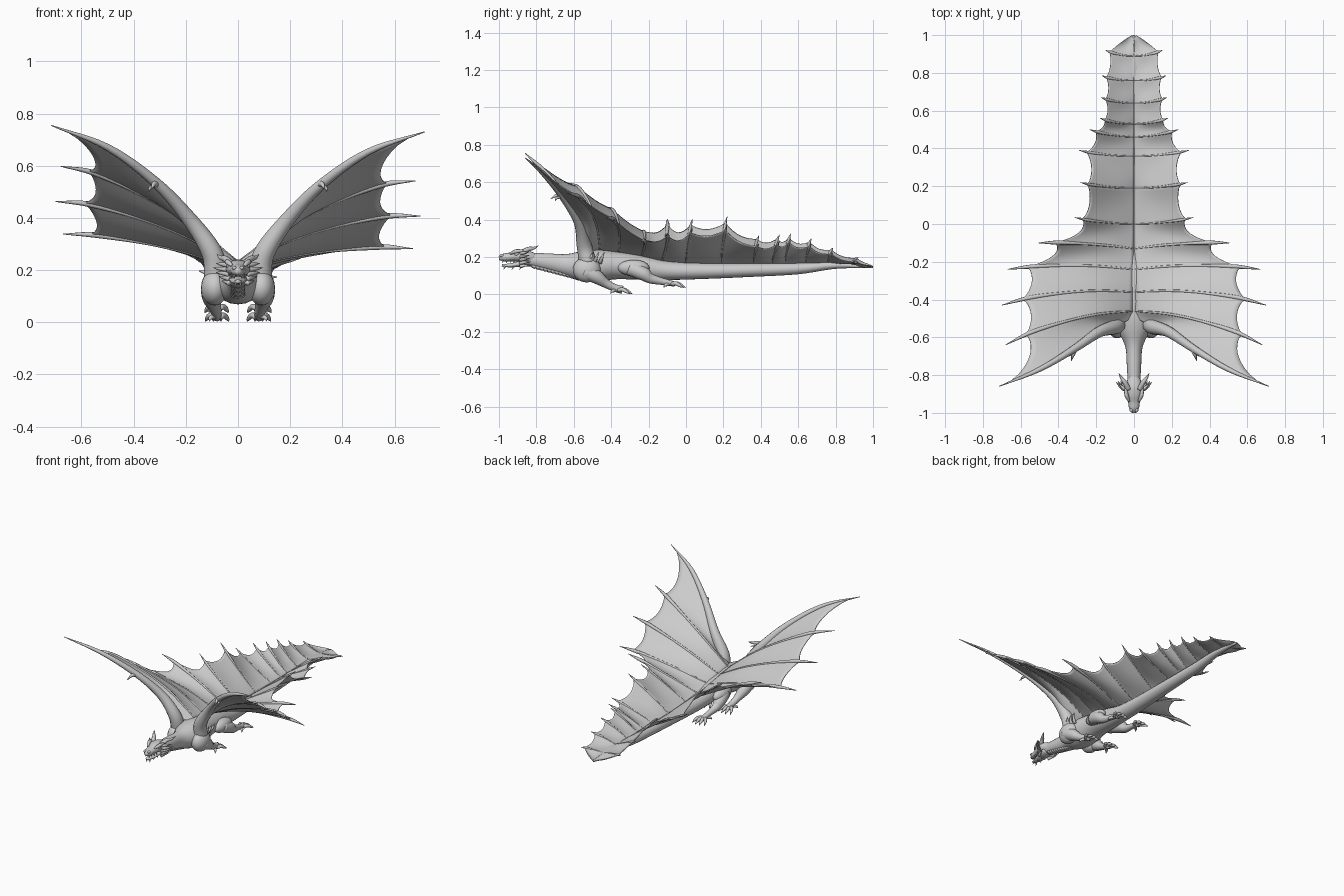
import bpy
import bmesh
import math
from mathutils import Vector

if "Cube" in bpy.data.objects:
    bpy.data.objects.remove(bpy.data.objects["Cube"])

grey = bpy.data.materials.new("stone grey")
grey.use_nodes = True
grey.diffuse_color = (0.6, 0.6, 0.6, 1)
grey.node_tree.nodes["Principled BSDF"].inputs["Base Color"].default_value = (0.6, 0.6, 0.6, 1)


def sample(points, t):
    """Smooth curve through evenly spaced control points, any number of channels."""
    n = len(points) - 1
    i = min(int(t * n), n - 1)
    u = t * n - i
    b, c = points[i], points[i + 1]
    a = points[i - 1] if i else [2 * p - q for p, q in zip(b, c)]
    d = points[i + 2] if i + 2 <= n else [2 * q - p for p, q in zip(b, c)]
    return [q + u * (r - p + u * (2 * p - 5 * q + 4 * r - s + u * (3 * (q - r) + s - p))) / 2
            for p, q, r, s in zip(a, b, c, d)]


def finish(name, bm, mirror=False, thickness=0):
    bmesh.ops.recalc_face_normals(bm, faces=bm.faces)
    mesh = bpy.data.meshes.new(name)
    bm.to_mesh(mesh)
    bm.free()
    mesh.shade_smooth()
    mesh.materials.append(grey)
    obj = bpy.data.objects.new(name, mesh)
    bpy.context.collection.objects.link(obj)
    if thickness:
        solid = obj.modifiers.new("thickness", "SOLIDIFY")
        solid.thickness, solid.offset = thickness, 0
    if mirror:
        obj.modifiers.new("mirror", "MIRROR")


def add_tube(bm, points, steps, sides):
    """Round tube; points are x, y, z, width radius and optional height radius."""
    points = [list(p) + [p[3]] * (5 - len(p)) for p in points]
    span = Vector(points[-1][:3]) - Vector(points[0][:3])
    axis = min((2, 1, 0), key=lambda k: abs(span[k]))
    if abs(span.y) > 2 * abs(span.x) and abs(span.y) > 2 * abs(span.z):
        axis = 2
    up = Vector([float(k == axis) for k in range(3)])
    rings = []
    for i in range(steps + 1):
        t = i / steps
        p = sample(points, t)
        before, after = sample(points, max(t - .01, 0)), sample(points, min(t + .01, 1))
        tangent = (Vector(after[:3]) - Vector(before[:3])).normalized()
        side = tangent.cross(up).normalized()
        top = side.cross(tangent)
        ring = []
        for k in range(sides):
            a = math.tau * k / sides
            ring.append(bm.verts.new(Vector(p[:3]) + side * math.cos(a) * max(p[3], .001)
                                     + top * math.sin(a) * max(p[4], .001)))
        rings.append(ring)
    for r, s in zip(rings, rings[1:]):
        for k in range(sides):
            bm.faces.new((r[k], r[k - 1], s[k - 1], s[k]))
    bm.faces.new(rings[0])
    bm.faces.new(rings[-1])


def tubes(name, paths, mirror=True, steps=16, sides=12):
    bm = bmesh.new()
    for path in paths:
        add_tube(bm, path, steps, sides)
    finish(name, bm, mirror)


def ball(name, centre, size):
    bm = bmesh.new()
    bmesh.ops.create_uvsphere(bm, u_segments=20, v_segments=12, radius=1)
    for v in bm.verts:
        v.co = Vector(centre) + Vector([c * s for c, s in zip(v.co, size)])
    finish(name, bm, True)


# Neck, trunk and tail: y, z, half width, half height
trunk = [(-.86, .19, .032, .034), (-.75, .175, .038, .045), (-.65, .16, .046, .056),
         (-.56, .152, .085, .08), (-.47, .155, .1, .085), (-.37, .155, .085, .074),
         (-.25, .145, .07, .066), (-.1, .127, .056, .05), (.1, .125, .048, .042),
         (.35, .13, .042, .036), (.6, .138, .034, .03), (.8, .155, .024, .018),
         (1, .147, .006, .006)]
tubes("body", [[(0, y, z, w, h) for y, z, w, h in trunk]], False, 72, 20)


def back_height(y):
    for a, b in zip(trunk, trunk[1:]):
        if y <= b[0]:
            u = (y - a[0]) / (b[0] - a[0])
            return (a[1] + a[3] * .9) * (1 - u) + (b[1] + b[3] * .9) * u


# Rib data: root y, tip x, y, z and upward bow
arm = [(0, -.49, .22), (.1, -.545, .265), (.185, -.572, .39), (.315, -.66, .53),
       (.5, -.77, .662), (.715, -.86, .742)]
tips = [(-.46, .68, -.64, .57, .04), (-.36, .7, -.43, .435, .032), (-.24, .67, -.24, .31, .02),
        (-.13, .505, -.1, .365, .01), (0, .315, .035, .38, 0), (.19, .285, .22, .395, 0),
        (.36, .29, .39, .293, 0), (.46, .235, .5, .302, 0), (.53, .18, .56, .31, 0),
        (.64, .175, .67, .285, 0), (.76, .17, .785, .235, 0), (.89, .15, .92, .185, 0)]


def make_ribs(side):
    """The right side is carried a little higher than the left."""
    ribs = [[(x * side, y, z - side * .012 * x / .7) for x, y, z in arm]]
    for root, x, y, z, bow in tips:
        base = back_height(root)
        z -= side * (.028 if x > .6 else .075 * x)
        lean = bow if bow else -.008
        rib = []
        for f, w in ((0, 0), (.27, .8), (.52, 1), (.8, .75), (1, 0)):
            rib.append((side * x * f, root + (y - root) * f + lean * w,
                        base + (z - base) * f + bow * 1.5 * w))
        ribs.append(rib)
    ribs.append([(0, .975, .155), (side * .006, .99, .152), (side * .01, 1, .15)])
    return ribs


def make_membrane(name, ribs):
    """Skin lofted between neighbouring ribs, with a scalloped free edge."""
    bm = bmesh.new()
    across, along = 10, 20
    ends = [.95] + [.8] * 4 + [.83] * 8 + [1]
    dips = [.06, .06, .06, .13, .16] + [.1] * 7 + [.02]
    for n, (a, b) in enumerate(zip(ribs, ribs[1:])):
        grid = []
        for i in range(across + 1):
            s = i / across
            scallop = math.sin(math.pi * s) ** .6 if 0 < i < across else 0
            reach = ends[n] * (1 - s) + ends[n + 1] * s - dips[n] * scallop
            row = []
            for j in range(along + 1):
                t = reach * j / along
                p = Vector(sample(a, t)).lerp(Vector(sample(b, t)), s)
                p.z -= .012 * math.sin(math.pi * s) * math.sin(math.pi * t)
                row.append(bm.verts.new(p))
            grid.append(row)
        for r, q in zip(grid, grid[1:]):
            for j in range(along):
                bm.faces.new((r[j], r[j + 1], q[j + 1], q[j]))
    bmesh.ops.remove_doubles(bm, verts=bm.verts, dist=.0005)
    finish(name, bm, False, .005)


# Wings and tail sails
for word, side in (("left", 1), ("right", -1)):
    ribs = make_ribs(side)
    make_membrane(word + "_membrane", ribs)
    bones = []
    for rib in ribs[1:-1]:
        size = .011 if abs(rib[-1][0]) > .4 else .008
        bones.append([(*p, size * w) for p, w in zip(rib, (.4, .6, .65, 1, .15))])
    tubes(word + "_ribs", bones, False, 22, 8)
    widths = (.045, .04, .029, .02, .013, .002)
    path = [(side * .085, -.525, .17)] + ribs[0][1:]
    tubes(word + "_wing_arm", [[(*p, r) for p, r in zip(path, widths)]], False, 30)
tubes("wing_thumb", [[(.31, -.655, .525, .014), (.322, -.69, .53, .01), (.332, -.725, .51, .001)],
                     [(.32, -.66, .525, .01), (.337, -.69, .515, .006), (.34, -.7, .5, .001)]],
      steps=8, sides=8)

# Shoulders, hips and legs
ball("shoulder", (.09, -.53, .132), (.052, .075, .068))
ball("haunch", (.078, -.28, .142), (.04, .085, .043))
tubes("front_leg", [[(.1, -.54, .125, .042), (.1, -.48, .095, .038), (.09, -.43, .06, .025),
                     (.082, -.38, .035, .02), (.08, -.34, .024, .022, .016)]])
tubes("hind_leg", [[(.08, -.3, .14, .04), (.092, -.23, .112, .038), (.092, -.19, .085, .027),
                    (.086, -.12, .068, .018), (.082, -.06, .055, .02, .014)]])


def foot(name, x, y, z):
    toes = []
    for k in (-1.5, -.5, .5, 1.5):
        out = .055 - .006 * k * k
        toes.append([(x + k * .008, y, z, .012), (x + k * .018, y + out * .5, z + .004, .011),
                     (x + k * .026, y + out, z - .008, .008),
                     (x + k * .03, y + out + .02, z - .019, .001)])
    toes.append([(x + .01, y - .02, z, .01), (x + .025, y - .035, z - .005, .008),
                 (x + .03, y - .045, z - .018, .001)])
    tubes(name, toes, steps=9, sides=8)


foot("front_foot", .08, -.36, .022)
foot("hind_foot", .082, -.075, .055)

# Spines around the shoulder
tubes("shoulder_spines", [[(.1, y, .17, .012), (.122, y + .012, .2, .008),
                           (.126, y + .025, .228, .001)] for y in (-.55, -.52, -.49, -.46)],
      steps=6, sides=6)

# Head with open jaws
tubes("skull", [[(0, -.81, .19, .03, .03), (0, -.86, .202, .046, .036), (0, -.9, .205, .045, .031),
                 (0, -.94, .2, .032, .024), (0, -.975, .197, .026, .021),
                 (0, -1, .193, .01, .01)]], False, 24, 16)
tubes("lower_jaw", [[(0, -.84, .172, .036, .022), (0, -.89, .163, .034, .016),
                     (0, -.94, .155, .024, .011), (0, -.985, .156, .01, .007)]], False, 14, 14)
ball("nostril", (.014, -.985, .208), (.009, .012, .008))
ball("eye", (.037, -.905, .215), (.008, .012, .008))
tubes("brow", [[(.025, -.94, .218, .006), (.04, -.905, .231, .011), (.045, -.86, .233, .004)]],
      steps=8, sides=8)
tubes("horns", [[(.03, -.875, .225, .016), (.048, -.84, .243, .012), (.066, -.815, .247, .008),
                 (.08, -.79, .26, .001)]], steps=12, sides=8)
frill = []
for k in range(5):
    z = .222 - k * .017
    out = .095 - .011 * abs(k - 1)
    frill.append([(.034, -.885, z - .004, .011), (out * .72, -.865, z, .008),
                  (out, -.84 + k * .004, z + .004, .001)])
tubes("cheek_spines", frill, steps=6, sides=6)
tubes("chin_spines", [[(.008, y, .155, .007), (.011, y + .006, .143, .004),
                       (.012, y - .002, .132, .001)] for y in (-.975, -.93, -.89)],
      steps=5, sides=6)
tubes("teeth", [[(.028 - k * .005, -.92 - k * .02, z, r)
                 for z, r in ((.183, .004), (.176, .003), (.168, .001))] for k in range(4)],
      steps=4, sides=6)

# Overlapping plates under the neck
plates = []
for k in range(12):
    y = -.81 + k * .02
    z = .155 - k * .0052
    plates.append([(0, y - .012, z + .002, .024, .012), (0, y, z - .006, .027, .012),
                   (0, y + .014, z - .008, .022, .008)])
tubes("neck_plates", plates, False, 5, 12)
